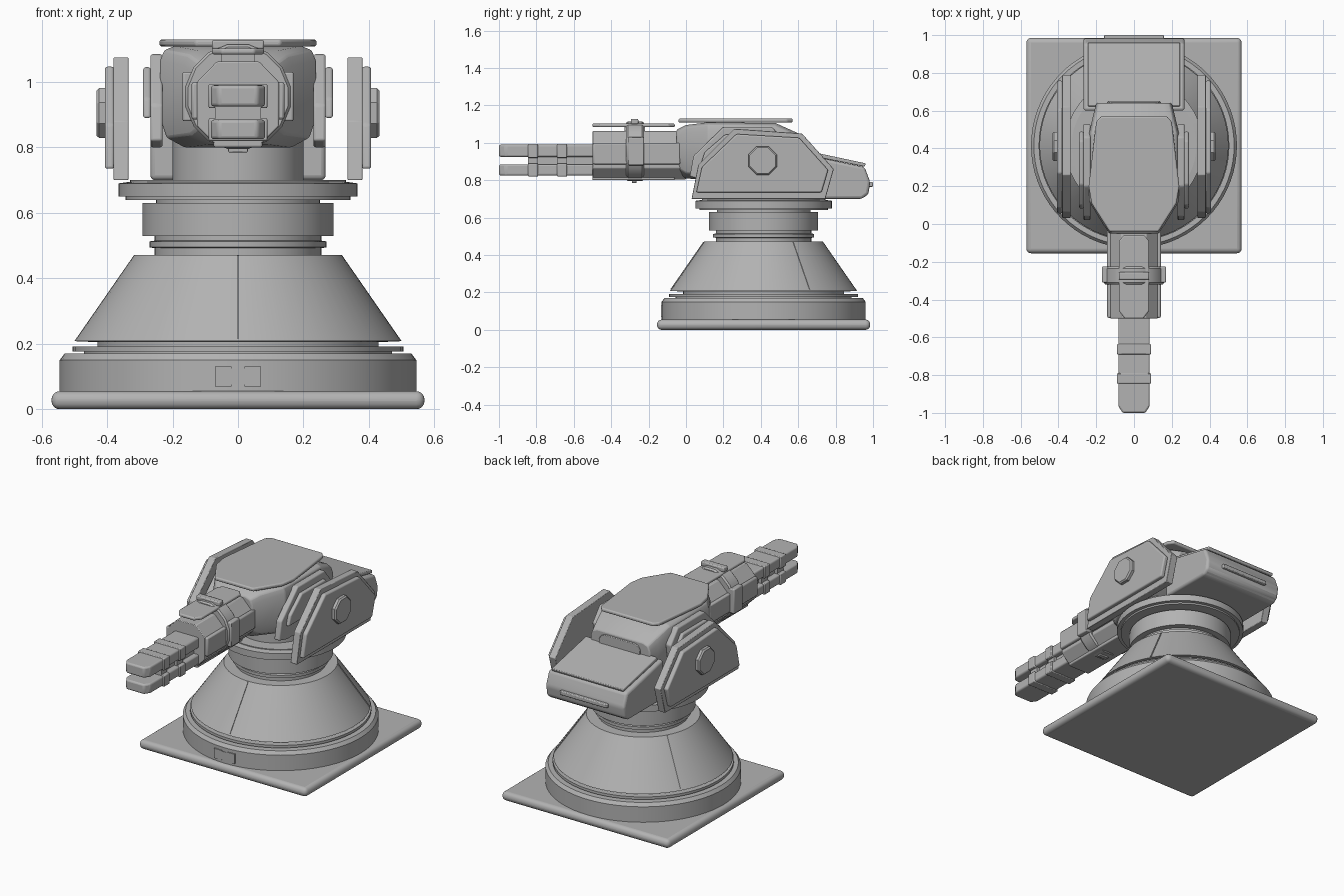
import bpy, bmesh, math

if "Cube" in bpy.data.objects:
    bpy.data.objects.remove(bpy.data.objects["Cube"])

gray = bpy.data.materials.new("plain gray")
gray.diffuse_color = (0.45, 0.45, 0.45, 1)
gray.use_nodes = True
gray.node_tree.nodes["Principled BSDF"].inputs["Base Color"].default_value = gray.diffuse_color
CY = 0.415  # turret axis


def finish(name, bm, bevel=0.0, segments=2, angle=30):
    bmesh.ops.recalc_face_normals(bm, faces=bm.faces)
    me = bpy.data.meshes.new(name)
    bm.to_mesh(me)
    bm.free()
    me.materials.append(gray)
    ob = bpy.data.objects.new(name, me)
    bpy.context.collection.objects.link(ob)
    if bevel:
        m = ob.modifiers.new("bevel", 'BEVEL')
        m.width, m.segments, m.limit_method = bevel, segments, 'ANGLE'
        m.angle_limit = math.radians(25)
    bpy.ops.object.select_all(action='DESELECT')
    ob.select_set(True)
    bpy.context.view_layer.objects.active = ob
    bpy.ops.object.shade_smooth_by_angle(angle=math.radians(angle))
    return ob


def place(axis, u, v, w):
    return {'x': (w, u, v), 'y': (u, w, v), 'z': (u, v, w)}[axis]


def loft(name, loops, bevel=0.0, segments=2, closed=False):
    """Skin matching loops of points, capping the ends unless closed."""
    bm = bmesh.new()
    rows = [[bm.verts.new(p) for p in loop] for loop in loops]
    n = len(rows[0])
    pairs = list(zip(rows, rows[1:])) + ([(rows[-1], rows[0])] if closed else [])
    for a, b in pairs:
        for i in range(n):
            j = (i + 1) % n
            bm.faces.new((a[i], a[j], b[j], b[i]))
    if not closed:
        bm.faces.new(rows[0])
        bm.faces.new(rows[-1])
    return finish(name, bm, bevel, segments)


def prism(name, pts, axis, a, b, bevel=0.0, segments=2):
    return loft(name, [[place(axis, u, v, w) for u, v in pts] for w in (a, b)], bevel, segments)


def box(name, x0, x1, y0, y1, z0, z1, bevel=0.0, segments=2):
    return prism(name, [(x0, y0), (x1, y0), (x1, y1), (x0, y1)], 'z', z0, z1, bevel, segments)


def mirrored(half):
    return half + [(-x, y) for x, y in reversed(half)]


def lathe(name, profile, axis, cu, cv, n=72, turn=0.0, closed=False):
    """Revolve (radius, position) pairs about an axis through (cu, cv)."""
    loops = []
    for r, w in profile:
        ang = [turn + 2 * math.pi * i / n for i in range(n)]
        loops.append([place(axis, cu + r * math.cos(t), cv + r * math.sin(t), w) for t in ang])
    return loft(name, loops, closed=closed)


# Foundation
box("base_plate", -0.57, 0.57, CY - 0.57, CY + 0.57, 0, 0.055, 0.025, 4)
lathe("base_ring", [(.545, .05), (.545, .15), (.53, .17), (.47, .17), (.47, .176), (.505, .176),
                    (.505, .192), (.43, .192), (.43, .208)], 'z', 0, CY)
lathe("pedestal_cone", [(.43, .205), (.50, .208), (.317, .472), (.24, .472)], 'z', 0, CY)
lathe("neck", [(.24, .46), (.255, .47), (.255, .492), (.27, .495), (.27, .513), (.255, .515),
               (.255, .53), (.292, .53), (.292, .63), (.25, .63)], 'z', 0, CY)
lathe("turntable", [(.25, .62), (.25, .64), (.343, .64), (.343, .65), (.365, .65), (.365, .69),
                    (.33, .695), (.33, .70), (.2, .70)], 'z', 0, CY)

# Three narrow seams down the cone
for k in range(3):
    t = math.radians(-90 + 120 * k)
    loops = []
    for r, z in ((.497, .215), (.32, .47)):
        loops.append([((r + d) * math.cos(t) - s * math.sin(t),
                       CY + (r + d) * math.sin(t) + s * math.cos(t), z)
                      for d, s in ((-.01, -.003), (.003, -.003), (.003, .003), (-.01, .003))])
    loft("cone_seam", loops)

# Service panels on the base ring
for x0, x1 in ((-.07, -.02), (.02, .07)):
    box("service_panel", x0, x1, CY - .549, CY - .53, .07, .13)
box("service_panel_middle", -.02, .02, CY - .547, CY - .53, .075, .125)

# Main gun head, tapered at the front and sloped at the back
sections = [(-.05, .13, .84, 1.07), (.0, .165, .81, 1.095), (.12, .238, .80, 1.11),
            (.48, .238, .80, 1.105), (.58, .215, .80, 1.06), (.64, .20, .80, 1.03)]
loops = []
for y, w, lo, hi in sections:
    c = .045
    half = [(w - c - .03, lo), (w - .02, lo + .03), (w, lo + .09), (w, hi - c),
            (w - .013, hi - .013), (w - c, hi)]
    loops.append([(x, y, z) for x, z in mirrored(half)])
loft("gun_head", loops, .006, 2)
lathe("head_pivot", [(.2, .69), (.2, .82)], 'z', 0, .36, 40)
prism("head_top_plate", mirrored([(.13, -.04), (.225, .11), (.24, .2), (.20, .54), (.175, .57)]),
      'z', 1.108, 1.13, .008, 3)
prism("rear_arch_panel", mirrored([(.14, .86), (.14, .98), (.125, 1.005), (.10, 1.015)]),
      'y', .60, .648, .003)

# Rear counterweight
prism("counterweight", [(.60, .70), (.94, .70), (.975, .725), (.985, .79), (.955, .87), (.60, .945)],
      'x', -.268, .268, .015, 3)
prism("counterweight_lid", [(.62, .94), (.955, .872), (.962, .89), (.625, .962)],
      'x', -.243, .243, .005)
box("rear_handle", -.16, .16, .97, 1.0, .765, .79, .005)

# Side armour, both sides
outer = [(.03, .70), (.065, .88), (.26, 1.075), (.62, 1.05), (.79, .86), (.745, .70)]
cover = [(.055, .735), (.085, .87), (.27, 1.047), (.605, 1.027), (.76, .855), (.725, .735)]
inner = [(.02, .82), (.04, .93), (.20, 1.085), (.46, 1.085), (.53, 1.0), (.50, .80), (.1, .80)]
pad = [(.08, .89), (.10, .95), (.21, 1.045), (.44, 1.045), (.49, .98), (.47, .89)]
for s in (-1, 1):
    prism("side_armour", outer, 'x', s * .335, s * .38, .003)
    prism("side_armour_cover", cover, 'x', s * .378, s * .407, .008, 3)
    lathe("pivot_cap", [(.083, s * .40), (.083, s * .424), (.075, s * .432)], 'x', .41, .905, 8,
          math.pi / 8)
    prism("inner_shield", inner, 'x', s * .23, s * .268, .008, 3)
    prism("inner_shield_pad", pad, 'x', s * .266, s * .29, .008, 3)

# Barrel housing
BZ = .945
prism("barrel_housing", mirrored([(.065, .805), (.125, .865), (.125, 1.0), (.065, 1.062)]),
      'y', -.5, 0, .004)
for s in (-1, 1):
    box("housing_side_rail", s * .11, s * .142, -.497, -.03, .885, 1.0, .008)
prism("housing_top_bar", mirrored([(.05, -.5), (.08, -.46), (.08, -.09), (.055, -.06)]),
      'z', 1.084, 1.103, .007, 3)
box("top_bar_mount", -.05, .05, -.33, -.22, 1.05, 1.09)
box("housing_bottom_bar", -.075, .075, -.5, -.06, .80, .825, .006)

# Clamp collar around the housing
lathe("collar", [(.115, -.32), (.155, -.32), (.163, -.31), (.163, -.235), (.155, -.225), (.115, -.225)],
      'y', 0, .955, 16, math.pi / 16, True)
for s in (-1, 1):
    box("collar_lug", s * .13, s * .17, -.31, -.225, .88, 1.03, .006)
box("collar_top_clip", -.08, .08, -.295, -.255, 1.10, 1.128, .006)
box("collar_bottom_knob", -.03, .03, -.29, -.265, .785, .81, .003)

# Twin-rail barrel with spacer bands
rail = mirrored([(.06, -1.0), (.083, -.965), (.083, -.48)])
for name, z0, z1 in (("upper_rail", .925, .99), ("lower_rail", .825, .885)):
    prism(name, rail, 'z', z0, z1, .01, 3)
    for y in (-.845, -.69):
        box(name + "_band", -.09, .09, y, y + .055, z0 - .005, z1 + .004, .005)
box("barrel_core", -.05, .05, -.84, -.48, .87, .94)
for y in (-.845, -.69):
    box("rail_spacer", -.07, .07, y, y + .055, .87, .94)
